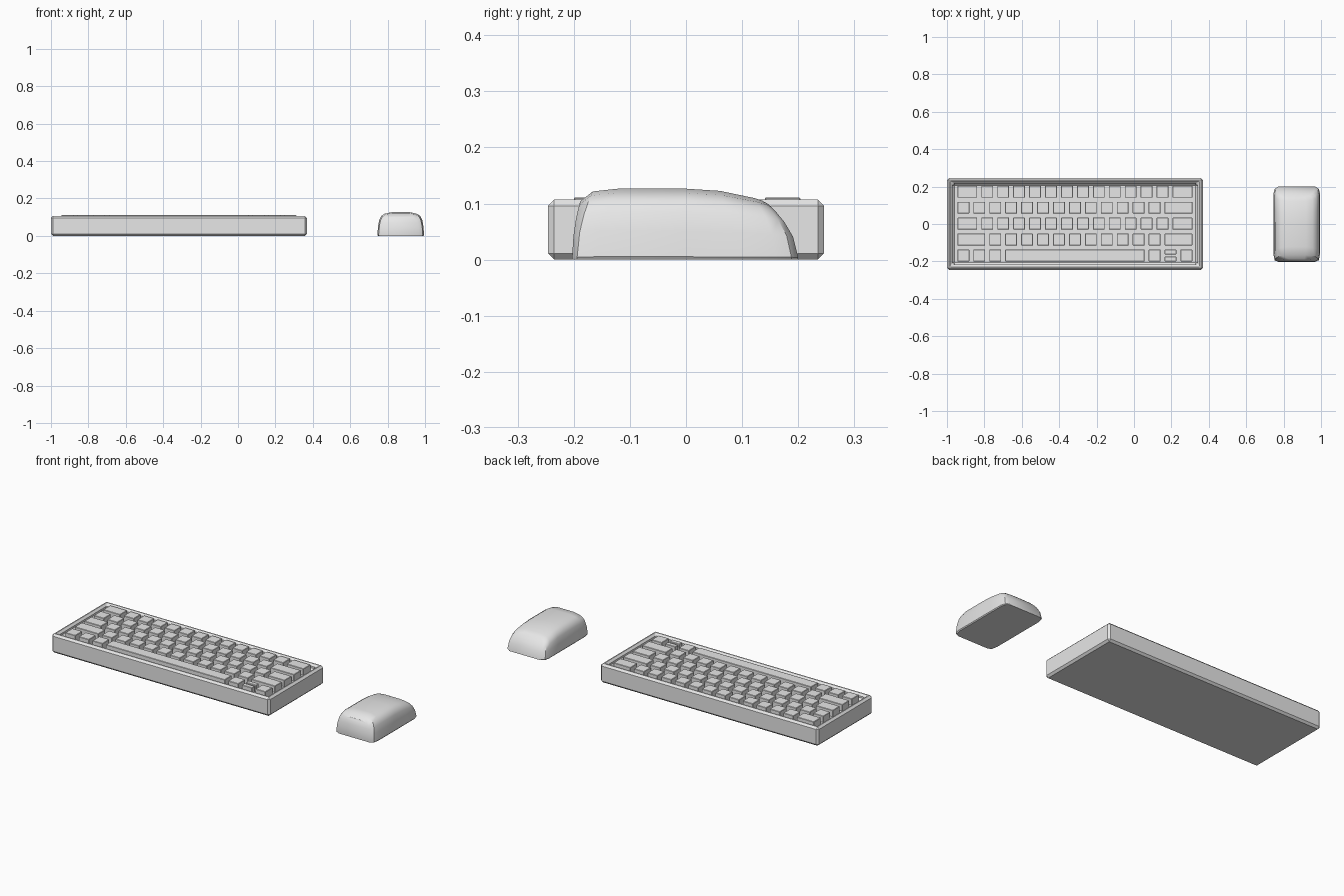
import bpy
import bmesh

cube = bpy.data.objects.get("Cube")
if cube:
    bpy.data.objects.remove(cube, do_unlink=True)

grey = bpy.data.materials.new("light_grey")
grey.use_nodes = True
grey.diffuse_color = (0.8, 0.8, 0.8, 1)
grey.node_tree.nodes["Principled BSDF"].inputs["Base Color"].default_value = (0.8, 0.8, 0.8, 1)


def finish(bm, name):
    """Turn a bmesh into a grey object."""
    bmesh.ops.recalc_face_normals(bm, faces=bm.faces)
    mesh = bpy.data.meshes.new(name)
    bm.to_mesh(mesh)
    bm.free()
    mesh.materials.append(grey)
    obj = bpy.data.objects.new(name, mesh)
    bpy.context.collection.objects.link(obj)
    return obj


def add_box(bm, low, high):
    """Add a box spanning two corners."""
    verts = bmesh.ops.create_cube(bm, size=1)["verts"]
    for v in verts:
        for i in range(3):
            v.co[i] = low[i] if v.co[i] < 0 else high[i]


def add_bevel(obj, width):
    bevel = obj.modifiers.new("Bevel", "BEVEL")
    bevel.width = width
    bevel.segments = 1
    bevel.limit_method = "ANGLE"


# Keyboard case: a box with a recessed tray
bm = bmesh.new()
add_box(bm, (-1, -0.246, 0), (0.368, 0.246, 0.107))
bm.normal_update()
top = max(bm.faces, key=lambda f: f.calc_center_median().z)
bmesh.ops.inset_region(bm, faces=[top], thickness=0.04)
tray = bmesh.ops.extrude_face_region(bm, geom=[top])
for item in tray["geom"]:
    if isinstance(item, bmesh.types.BMVert):
        item.co.z = 0.075
if top.is_valid:
    bmesh.ops.delete(bm, geom=[top], context="FACES_ONLY")
case = finish(bm, "keyboard_case")
add_bevel(case, 0.011)

# Keys: each row lists key widths in units, fifteen units in all
UNIT, GAP, LEFT = 0.0852, 0.011, -0.955
rows = [
    [1.5] + [1] * 12 + [1.5],
    [1] * 13 + [2],
    [1.5] + [1] * 12 + [1.5],
    [2] + [1] * 11 + [2],
    [1, 1, 1, 9, 1, 1, 1],
]
bm = bmesh.new()
for r, row in enumerate(rows):
    y = (2 - r) * UNIT + 0.002
    x = LEFT
    for k, width in enumerate(row):
        x0, x1 = x + GAP, x + width * UNIT - GAP
        half = UNIT / 2 - GAP
        if r == 4 and k == 5:
            # Split arrow key
            spans = [(-half, -0.006), (0.006, half)]
        else:
            spans = [(-half, half)]
        for a, b in spans:
            add_box(bm, (x0, y + a, 0.07), (x1, y + b, 0.111))
        x += width * UNIT
keys = finish(bm, "keys")
add_bevel(keys, 0.002)

# Mouse: cross-sections lofted from front to back, leaning at the ends
half_profile = [(0.97, 0), (1, 0.04), (0.97, 0.4), (0.92, 0.66),
                (0.84, 0.82), (0.68, 0.92), (0.4, 0.98)]
profile = half_profile + [(-x, z) for x, z in reversed(half_profile)]
# base y, top y, half width, height
sections = [
    (-0.203, -0.188, 0.098, 0.106),
    (-0.194, -0.165, 0.118, 0.124),
    (-0.16, -0.12, 0.125, 0.129),
    (0, 0, 0.125, 0.129),
    (0.08, 0.06, 0.125, 0.125),
    (0.16, 0.12, 0.125, 0.112),
    (0.188, 0.134, 0.118, 0.107),
    (0.2, 0.143, 0.1, 0.102),
]
bm = bmesh.new()
rings = []
for base, crest, width, height in sections:
    rings.append([bm.verts.new((0.87 + x * width, base + (crest - base) * z * z, z * height))
                  for x, z in profile])
n = len(profile)
for a, b in zip(rings, rings[1:]):
    for i in range(n):
        j = (i + 1) % n
        bm.faces.new((a[i], a[j], b[j], b[i]))
for ring in (rings[0], rings[-1]):
    for i in range(n // 2 - 1):
        bm.faces.new((ring[i], ring[i + 1], ring[n - 2 - i], ring[n - 1 - i]))
mouse = finish(bm, "mouse_body")
bpy.ops.object.select_all(action="DESELECT")
mouse.select_set(True)
bpy.context.view_layer.objects.active = mouse
bpy.ops.object.shade_smooth_by_angle(angle=0.6)
